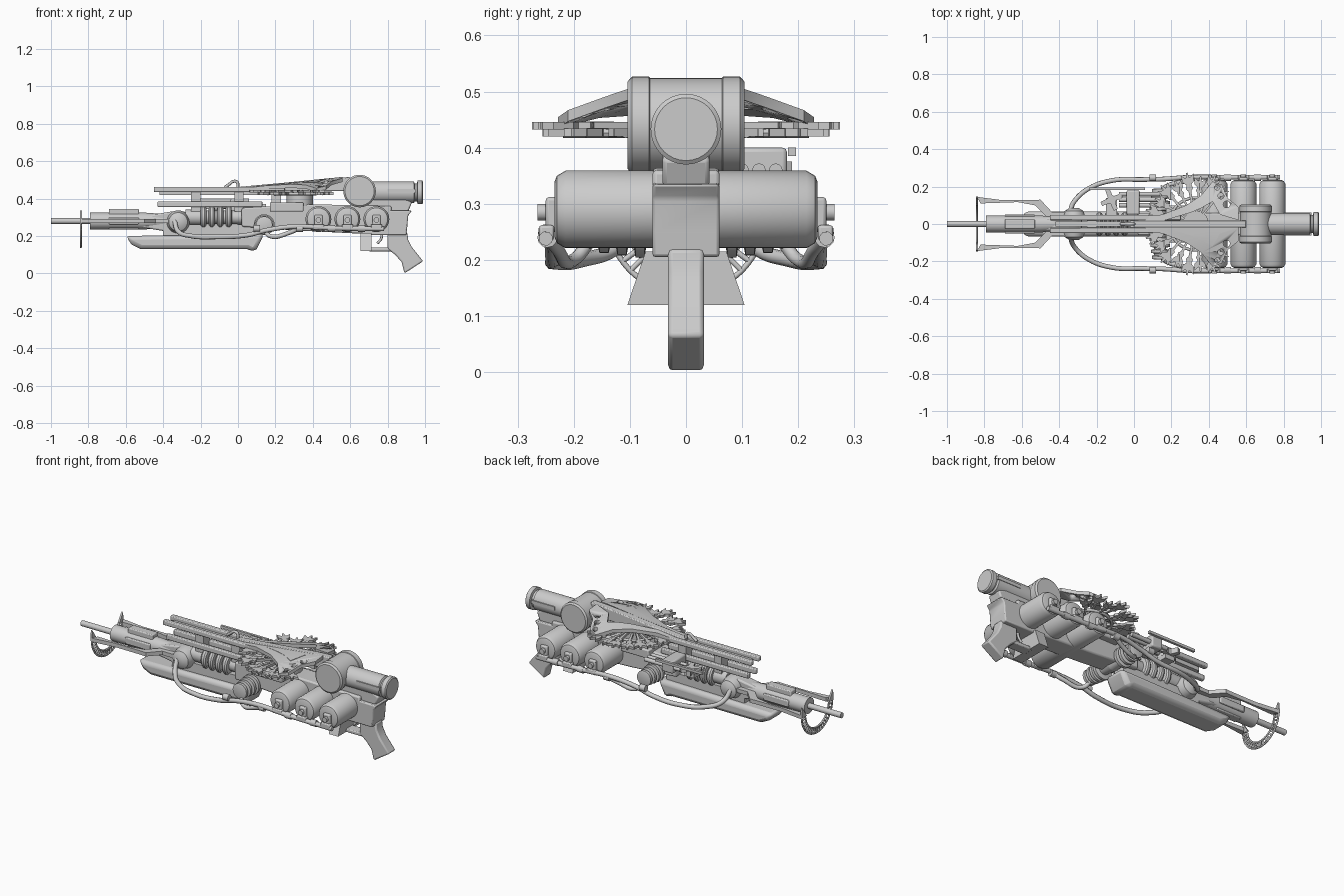
import bpy, bmesh, math
from mathutils import Vector

cube = bpy.data.objects.get("Cube")
if cube:
    bpy.data.objects.remove(cube)

steel = bpy.data.materials.new("light grey steel")
steel.use_nodes = True
GREY = (.6, .6, .6, 1)
steel.diffuse_color = GREY
steel.node_tree.nodes["Principled BSDF"].inputs["Base Color"].default_value = GREY


def finish(name, bm, bevel=0):
    """Turn a bmesh into a named, shaded object."""
    bmesh.ops.recalc_face_normals(bm, faces=bm.faces)
    mesh = bpy.data.meshes.new(name)
    bm.to_mesh(mesh)
    bm.free()
    obj = bpy.data.objects.new(name, mesh)
    bpy.context.collection.objects.link(obj)
    mesh.materials.append(steel)
    if bevel:
        mod = obj.modifiers.new("edge", "BEVEL")
        mod.width = bevel
        mod.segments = 2
    bpy.ops.object.select_all(action="DESELECT")
    obj.select_set(True)
    bpy.context.view_layer.objects.active = obj
    bpy.ops.object.shade_smooth_by_angle(angle=math.radians(35))
    return obj


def lathe(name, profile, axis, centre, sides=32):
    """Revolve (distance, radius) pairs around the x or y axis."""
    bm = bmesh.new()
    rings = []
    for t, r in profile:
        ring = []
        for i in range(sides):
            a = math.tau * i / sides
            u, v = r * math.cos(a), r * math.sin(a)
            offset = Vector((t, u, v)) if axis == "x" else Vector((u, t, v))
            ring.append(bm.verts.new(Vector(centre) + offset))
        rings.append(ring)
    for a, b in zip(rings, rings[1:]):
        for i in range(sides):
            j = (i + 1) % sides
            bm.faces.new((a[i], a[j], b[j], b[i]))
    bm.faces.new(rings[0])
    bm.faces.new(rings[-1])
    return finish(name, bm)


def prism(name, outline, low, high, axis="y", bevel=0, shape=None):
    """Extrude an outline: (x, z) along y, or (x, y) along z."""
    bm = bmesh.new()
    put = (lambda p, d: (p[0], d, p[1])) if axis == "y" else (lambda p, d: (p[0], p[1], d))
    a = [bm.verts.new(put(p, low)) for p in outline]
    b = [bm.verts.new(put(p, high)) for p in outline]
    bm.faces.new(a)
    bm.faces.new(b)
    for i in range(len(a)):
        j = (i + 1) % len(a)
        bm.faces.new((a[i], a[j], b[j], b[i]))
    if shape:
        bmesh.ops.triangulate(bm, faces=bm.faces)
        for v in bm.verts:
            shape(v.co)
    return finish(name, bm, bevel)


def box(name, x, y, z, bevel=0, shape=None):
    outline = [(x[0], z[0]), (x[1], z[0]), (x[1], z[1]), (x[0], z[1])]
    return prism(name, outline, y[0], y[1], "y", bevel, shape)


def tube(name, points, radius):
    curve = bpy.data.curves.new(name, "CURVE")
    curve.dimensions = "3D"
    curve.bevel_depth = radius
    curve.bevel_resolution = 2
    curve.resolution_u = 8
    curve.use_fill_caps = True
    spline = curve.splines.new("BEZIER")
    spline.bezier_points.add(len(points) - 1)
    for bp, p in zip(spline.bezier_points, points):
        bp.co = p
        bp.handle_left_type = bp.handle_right_type = "AUTO"
    obj = bpy.data.objects.new(name, curve)
    bpy.context.collection.objects.link(obj)
    curve.materials.append(steel)
    return obj


# Barrel, sleeve and ribbed chamber along the main axis
BORE = .28
lathe("barrel", [(-1, .008), (-1, .016), (-.78, .016)], "x", (0, 0, BORE), 16)
lathe("barrel_sleeve", [(-.79, .02), (-.79, .045), (-.5, .045), (-.36, .035)], "x", (0, 0, BORE))
box("sleeve_spine", (-.69, -.53), (-.025, .025), (.235, .345), .005)
box("sleeve_wings", (-.69, -.53), (-.052, .052), (.262, .3), .005)
prism("barrel_bracket", [(-.54, .25), (-.36, .22), (-.28, .24), (-.28, .33), (-.36, .33), (-.54, .3)], -.035, .035, "y", .008)
lathe("front_collar", [(-.085, .025), (-.07, .05), (-.03, .062), (.03, .062), (.07, .05), (.085, .025)], "y", (-.32, 0, .275))
ribs = [(-.28, .042), (-.2, .042)]
for i in range(4):
    x = -.2 + i * .045
    ribs += [(x, .056), (x + .008, .062), (x + .022, .062), (x + .03, .056), (x + .032, .036), (x + .042, .036)]
lathe("ribbed_chamber", ribs + [(.12, .045)], "x", (0, 0, .3))

# Front guard: slotted half ring with horns and side arms
HOOP = -.84
def on_ring(angle, radius):
    return (HOOP, radius * math.cos(angle), BORE + radius * math.sin(angle))

sweep = [math.pi * (1 + i / 20) for i in range(21)]
for label, radius in (("outer", .14), ("inner", .108)):
    tube(label + "_guard_ring", [on_ring(a, radius) for a in sweep], .005)
for a in sweep:
    tube("guard_rung", [on_ring(a, .105), on_ring(a, .142)], .005)
ARM = [(-.84, .145), (-.7, .127), (-.55, .128), (-.5, .13), (-.44, .065), (-.36, .065),
       (-.36, .03), (-.46, .03), (-.53, .1), (-.62, .117), (-.82, .11)]
for side, word in ((1, "left"), (-1, "right")):
    prism(word + "_guard_arm", [(x, side * y) for x, y in ARM], .27, .292, "z")
    def taper(co, s=side):
        if co.z > .3:
            co.y = s * .14
    box(word + "_guard_horn", (HOOP - .005, HOOP + .005), sorted((side * .1, side * .146)), (.275, .335), 0, taper)

# Lower pod with rounded hull
prism("lower_pod", [(-.6, .2), (-.57, .155), (-.52, .13), (.05, .13), (.08, .115), (.1, .13), (.14, .21)], -.068, .068, "y", .022)
box("pod_mount", (-.4, .1), (-.035, .035), (.19, .26))

# Receiver, stock block, grip and trigger guard
prism("receiver", [(.02, .25), (.3, .23), (.7, .21), (.82, .21), (.82, .36), (.36, .37), (.02, .35)], -.06, .06, "y", .008)
box("receiver_cover", (.17, .35), (-.1, .1), (.33, .38), .006)
prism("stock_block", [(.66, .205), (.9, .205), (.905, .25), (.91, .31), (.93, .335), (.7, .34)], -.06, .06, "y", .006)
prism("stock_neck", [(.64, .33), (.91, .33), (.93, .38), (.82, .43), (.64, .43)], -.042, .042, "y", .008)
prism("grip", [(.8, .22), (.905, .22), (.91, .18), (.93, .14), (.99, .065), (.89, 0), (.875, .06), (.84, .1), (.8, .13)], -.032, .032, "y", .008)
def flare(co):
    if co.z < .15:
        co.y *= 1.45
box("guard_flare", (.655, .715), (-.072, .072), (.12, .215), 0, flare)
box("trigger_guard", (.7, .84), (-.03, .03), (.118, .138), .005)
tube("trigger", [(.77, 0, .21), (.765, 0, .185), (.745, 0, .16)], .007)

# Rear tube and cross drum
lathe("rear_tube", [(.7, .058), (.94, .058), (.945, .048), (.957, .048), (.96, .063), (.985, .063), (.99, .056)], "x", (0, 0, .433))
for y in (-.055, .055):
    box("tube_strip", (.8, .95), (y - .006, y + .006), (.43, .45))
lathe("cross_drum", [(-.104, .078), (-.096, .087), (-.066, .087), (-.064, .084), (.064, .084), (.066, .087), (.096, .087), (.104, .078)], "y", (.65, 0, .44), 40)

# Three cross tanks with end clamps
for n, x in enumerate((.43, .585, .74)):
    lathe("cross_tank_%d" % n, [(-.234, .05), (-.23, .06), (-.215, .069), (.215, .069), (.23, .06), (.234, .05)], "y", (x, 0, .29))
    for side in (-1, 1):
        box("tank_clamp", (x - .022, x + .022), sorted((side * .22, side * .25)), (.25, .312), .006)
        lathe("clamp_bolt", [(-.015, .015), (.015, .015)], "y", (x, side * .25, .285), 12)
        box("clamp_foot", (x - .03, x + .03), sorted((side * .235, side * .262)), (.235, .262), .005)

# Side ribbed bulbs and hoses
for side, word in ((1, "left"), (-1, "right")):
    bulb = [(0, .04)]
    for i in range(4):
        y = .07 + i * .032
        r = .056 - i * .004
        bulb += [(y, .032), (y + .004, r), (y + .02, r), (y + .024, .032)]
    lathe(word + "_ribbed_bulb", [(side * y, r) for y, r in bulb], "y", (.14, 0, .26), 24)
    path = [(-.34, .07, .285), (-.32, .12, .225), (-.25, .185, .2), (-.12, .232, .195), (.05, .238, .205),
            (.15, .24, .23), (.3, .25, .25), (.5, .25, .242), (.78, .25, .238)]
    tube(word + "_hose", [(x, side * y, z) for x, y, z in path], .013)
    for x in (.1, .33, .5, .66):
        lathe("hose_collar", [(-.018, .018), (.018, .018)], "x", (x, side * .247, .24), 12)
    tube(word + "_link_hose", [(.14, side * .16, .25), (.17, side * .2, .2), (.28, side * .23, .22), (.34, side * .25, .25)], .012)

# Upper rails, lower rails and hook sight
for side in (-1, 1):
    y = side * .034
    box("upper_rail", (-.45, .25), (y - .014, y + .014), (.435, .462), .005)
    box("lower_rail", (-.43, .13), (y - .012, y + .012), (.355, .385), .005)
box("centre_rail", (-.42, .5), (-.014, .014), (.42, .447))
for x in (-.25, -.02, .18):
    box("rail_post", (x, x + .05), (-.03, .03), (.33, .44))
tube("hook_sight", [(-.07, 0, .46), (-.045, 0, .478), (-.025, 0, .492), (-.005, 0, .488), (0, 0, .46)], .008)

# Valve block on the left side
box("valve_bar", (-.24, .06), (.182, .196), (.385, .4))
box("valve_body", (-.04, .03), (.05, .18), (.33, .4), .008)
for y in (.1, .13, .16):
    lathe("valve_piston", [(-.18, .012), (.05, .012)], "x", (.1, y, .36), 12)
star = []
for i in range(16):
    r = .06 if i % 4 < 2 else .024
    a = math.tau * (i + .5) / 16
    star.append((-.12 + r * math.cos(a), .13 + r * math.sin(a)))
prism("valve_star", star, .345, .375, "z")
box("valve_bracket", (-.15, -.09), (.02, .14), (.32, .345))

# Spread of striking arms in a fan
HUB = .33
STRIKER = [(.04, .005), (.17, .007), (.18, .018), (.2, .012), (.215, .028), (.255, .034), (.24, .018),
           (.236, .008), (.262, .004)]
striker = STRIKER + [(r, -t) for r, t in reversed(STRIKER)]
for side, word in ((1, "left"), (-1, "right")):
    for i in range(8):
        a = side * math.radians(52 + i * 16)
        c, s = math.cos(a), math.sin(a)
        scale = 1.06 if i % 2 else .98
        z = .42 + .012 * (i % 2)
        prism(word + "_striker", [(HUB + scale * (r * c - t * s), scale * (r * s + t * c)) for r, t in striker], z, z + .014, "z")
        lathe("striker_pin", [(-.02, .009), (.02, .009)], "y", (HUB + .2 * c, .2 * s, z + .006), 8)
    arc = [math.radians(50 + i * 12) for i in range(11)]
    tube(word + "_fan_rim", [(HUB + .14 * math.cos(a), side * .14 * math.sin(a), .425) for a in arc], .008)
prism("fan_hub", [(HUB + .07 * math.cos(i * math.tau / 20), .07 * math.sin(i * math.tau / 20)) for i in range(20)], .36, .44, "z")

# Curved upper brackets with drilled ends, plus the sloped spine
BRACKET = [(0, .04), (.15, .05), (.28, .1), (.36, .155), (.42, .228), (.47, .21), (.5, .14), (.56, .09), (.56, .02),
           (.46, .05), (.42, .12), (.36, .085), (.3, .06), (.16, .018), (0, .012)]
def drape(co):
    co.z += .445 + .11 * co.x - .9 * co.y ** 2
for side, word in ((1, "left"), (-1, "right")):
    arm = prism(word + "_fan_bracket", [(x, side * y) for x, y in BRACKET], -.01, .01, "z", 0, drape)
    for x, y, r in ((.445, .195, .014), (.465, .15, .016), (.495, .105, .018)):
        cutter = lathe("drill", [(-.4, r), (.4, r)], "x", (0, 0, 0), 16)
        cutter.rotation_euler.y = math.pi / 2
        cutter.location = (x, side * y, .45)
        cutter.hide_render = True
        bpy.context.view_layer.update()
        mod = arm.modifiers.new("hole", "BOOLEAN")
        mod.operation = "DIFFERENCE"
        mod.object = cutter
        bpy.context.view_layer.objects.active = arm
        bpy.ops.object.modifier_apply(modifier=mod.name)
        bpy.data.objects.remove(cutter)
prism("upper_spine", [(0, .44), (.58, .44), (.6, .515), (.5, .51), (.25, .485), (0, .462)], -.02, .02, "y", .005)
